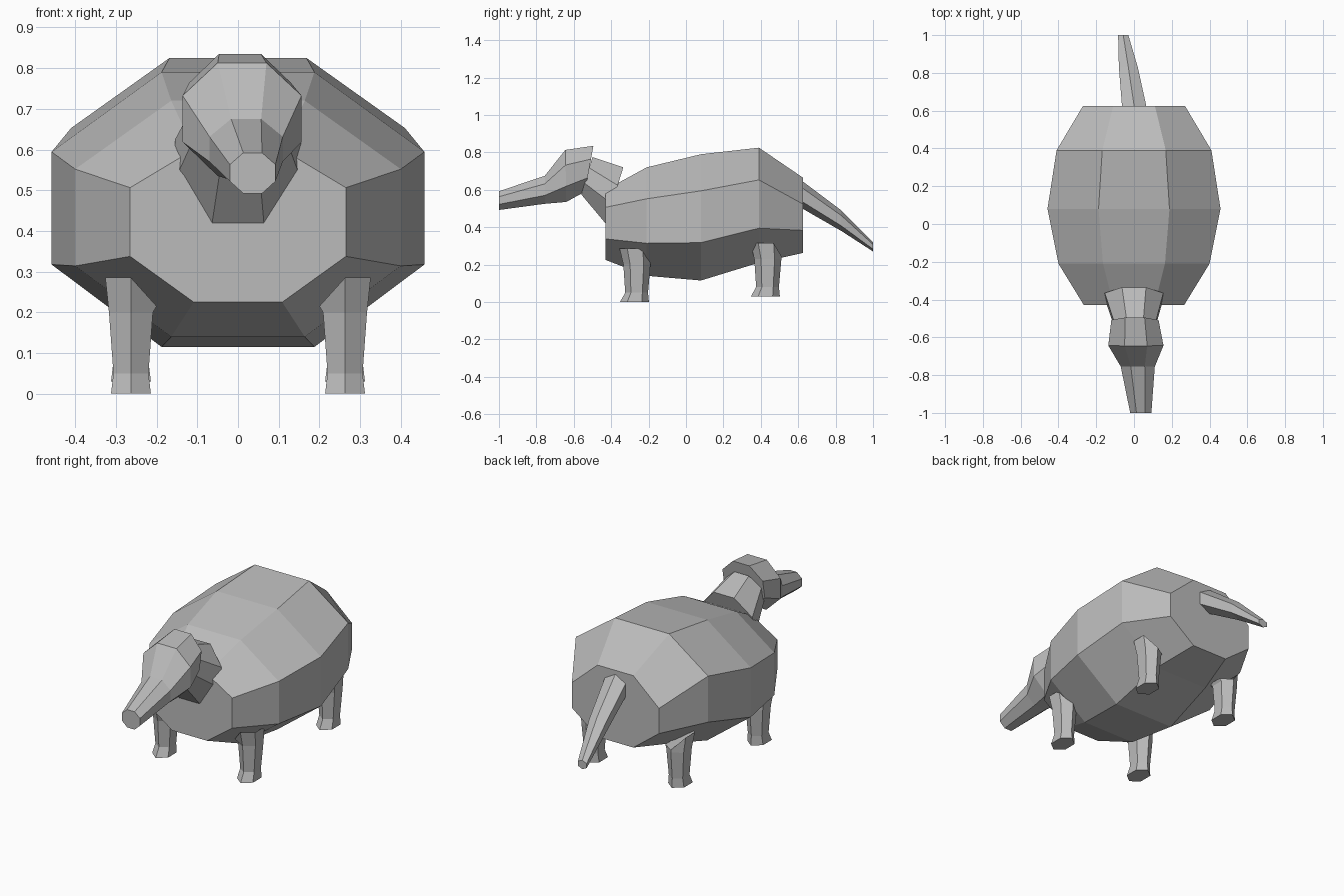
import bpy, bmesh
from mathutils import Vector

cube = bpy.data.objects.get("Cube")
if cube:
    bpy.data.objects.remove(cube, do_unlink=True)

GREY = (0.5, 0.5, 0.5, 1.0)
mat = bpy.data.materials.new("grey_hide")
mat.use_nodes = True
mat.diffuse_color = GREY
mat.node_tree.nodes["Principled BSDF"].inputs["Base Color"].default_value = GREY


def octagon(cx, w, top, bot, flat=0.41, lo=0.3, hi=0.71):
    """Eight-sided ring; top and bot are (y, z), w is the half width."""
    t, b = Vector((cx, *top)), Vector((cx, *bot))
    side = Vector((w, 0, 0))
    profile = [(flat, 0), (1, lo), (1, hi), (flat, 1)]
    profile += [(-u, v) for u, v in reversed(profile)]
    return [b.lerp(t, v) + side * u for u, v in profile]


def hexagon(cx, w, y, top, bot):
    """Six-sided ring with a ridge at the top."""
    mid, h = (top + bot) / 2, (top - bot) / 2
    profile = [(0, -1), (1, -0.5), (1, 0.5), (0, 1), (-1, 0.5), (-1, -0.5)]
    return [Vector((cx + w * u, y, mid + h * v)) for u, v in profile]


def loft(name, rings):
    """Skin a row of rings and cap both ends."""
    bm = bmesh.new()
    loops = [[bm.verts.new(p) for p in ring] for ring in rings]
    n = len(rings[0])
    for a, b in zip(loops, loops[1:]):
        for i in range(n):
            j = (i + 1) % n
            bm.faces.new((a[i], a[j], b[j], b[i]))
    bm.faces.new(loops[0])
    bm.faces.new(loops[-1])
    bmesh.ops.recalc_face_normals(bm, faces=bm.faces)
    mesh = bpy.data.meshes.new(name)
    bm.to_mesh(mesh)
    bm.free()
    mesh.materials.append(mat)
    obj = bpy.data.objects.new(name, mesh)
    bpy.context.collection.objects.link(obj)
    return obj


# Barrel body
loft("body", [
    octagon(0, 0.265, (-0.43, 0.60), (-0.43, 0.225), hi=0.75),
    octagon(0, 0.40, (-0.21, 0.72), (-0.21, 0.14)),
    octagon(0, 0.458, (0.08, 0.79), (0.08, 0.115)),
    octagon(0, 0.41, (0.39, 0.825), (0.39, 0.21), hi=0.72),
    octagon(0, 0.27, (0.625, 0.665), (0.625, 0.262), hi=0.65),
])

# Neck, flaring back into the shoulders
loft("neck", [
    octagon(0, 0.155, (-0.335, 0.72), (-0.43, 0.42), lo=0.35, hi=0.68),
    octagon(0.005, 0.11, (-0.50, 0.775), (-0.56, 0.575)),
])

# Head and long snout, turned slightly to one side
loft("head", [
    octagon(0.005, 0.125, (-0.495, 0.835), (-0.54, 0.59)),
    octagon(0.01, 0.146, (-0.645, 0.813), (-0.64, 0.535)),
    octagon(0.02, 0.09, (-0.755, 0.675), (-0.755, 0.525)),
    octagon(0.036, 0.056, (-1.0, 0.592), (-1.0, 0.492)),
])

# Tapering tail
loft("tail", [
    hexagon(0.005, 0.066, 0.58, 0.665, 0.53),
    hexagon(0, 0.064, 0.63, 0.64, 0.495),
    hexagon(-0.03, 0.05, 0.83, 0.49, 0.38),
    hexagon(-0.057, 0.027, 1.0, 0.32, 0.27),
])


# Legs: (height, drop of the inner and rear corners, half width, front, back)
LEG = [(0.285, 0.07, 0.063, -0.355, -0.19),
       (0.20, 0, 0.054, -0.335, -0.19),
       (0.05, 0, 0.043, -0.325, -0.203),
       (0, 0, 0.049, -0.353, -0.198)]


def leg_ring(side, dy, dz, z, drop, w, front, back):
    q = (back - front) / 4
    corners = [(0, front, 0), (w, front + q, 0), (w, back - q, 0),
               (0, back, drop), (-w, back - q, drop), (-w, front + q, drop)]
    return [Vector((side * (0.263 + x), y + dy, z - d + dz)) for x, y, d in corners]


for end, dy, dz in (("front", 0, 0), ("hind", 0.7, 0.03)):
    for hand, side in (("left", 1), ("right", -1)):
        loft(f"{end}_leg_{hand}", [leg_ring(side, dy, dz, *row) for row in LEG])
